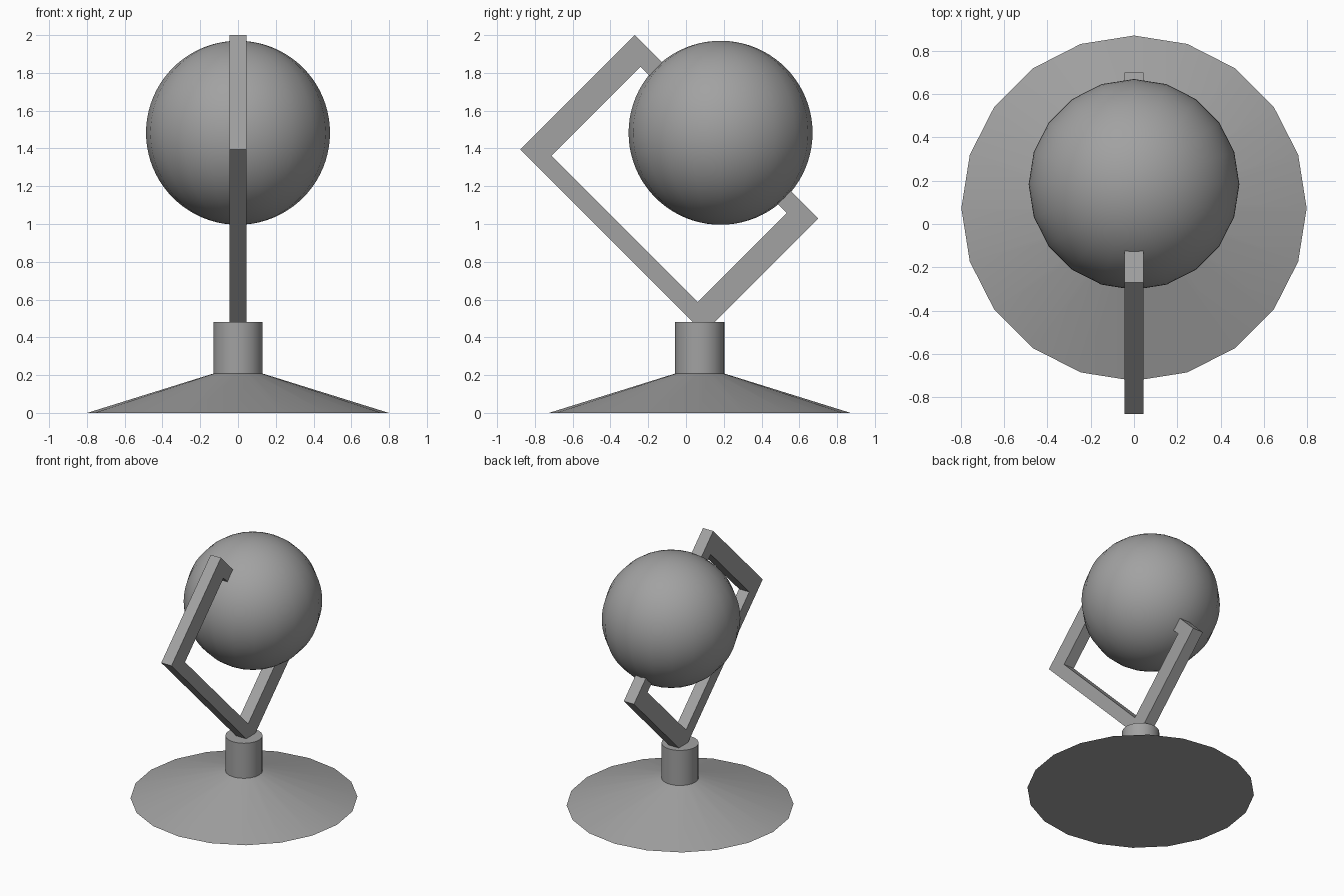
import bpy, bmesh
from math import radians, tau, cos, sin
from mathutils import Vector

cube = bpy.data.objects.get("Cube")
if cube:
    bpy.data.objects.remove(cube, do_unlink=True)

SIDES = 20
gray = bpy.data.materials.new("plain gray")
gray.use_nodes = True
color = (0.36, 0.36, 0.36, 1)
gray.diffuse_color = color
gray.node_tree.nodes["Principled BSDF"].inputs["Base Color"].default_value = color


def finish(name, bm, location=(0, 0, 0), smooth=False):
    bmesh.ops.recalc_face_normals(bm, faces=bm.faces)
    mesh = bpy.data.meshes.new(name)
    bm.to_mesh(mesh)
    bm.free()
    obj = bpy.data.objects.new(name, mesh)
    obj.location = location
    mesh.materials.append(gray)
    bpy.context.collection.objects.link(obj)
    if smooth:
        bpy.ops.object.select_all(action="DESELECT")
        obj.select_set(True)
        bpy.context.view_layer.objects.active = obj
        bpy.ops.object.shade_smooth_by_angle(angle=radians(30))
    return obj


# Stand: shallow cone foot and round neck, one turned profile with flat caps
bm = bmesh.new()
rings = []
for radius, z in [(0.798, 0), (0.131, 0.208), (0.131, 0.48)]:
    angles = [tau * i / SIDES for i in range(SIDES)]
    rings.append([bm.verts.new((radius * cos(a), radius * sin(a), z)) for a in angles])
for low, high in zip(rings, rings[1:]):
    for i in range(SIDES):
        j = (i + 1) % SIDES
        bm.faces.new((low[i], low[j], high[j], high[i]))
bm.faces.new(rings[0])
bm.faces.new(rings[-1])
finish("stand", bm, (0, 0.073, 0), smooth=True)

# Globe ball
bm = bmesh.new()
bmesh.ops.create_uvsphere(bm, u_segments=SIDES, v_segments=40, radius=0.487)
finish("globe_ball", bm, (0, 0.183, 1.483), smooth=True)

# Tilted bracket: C-shaped outline given along two diagonals (z + y, z - y)
outline = [(1.73, 1.85), (1.73, 2.273), (0.517, 2.273), (0.517, 0.329),
           (1.73, 0.329), (1.73, 0.75), (1.592, 0.75), (1.592, 0.524),
           (0.648, 0.524), (0.648, 2.073), (1.592, 2.073), (1.592, 1.85)]
bm = bmesh.new()
verts = [bm.verts.new((-0.044, (s - d) / 2, (s + d) / 2)) for s, d in outline]
side = bm.faces.new(verts)
extruded = bmesh.ops.extrude_face_region(bm, geom=[side])["geom"]
moved = [v for v in extruded if isinstance(v, bmesh.types.BMVert)]
bmesh.ops.translate(bm, verts=moved, vec=Vector((0.088, 0, 0)))
finish("bracket", bm)
